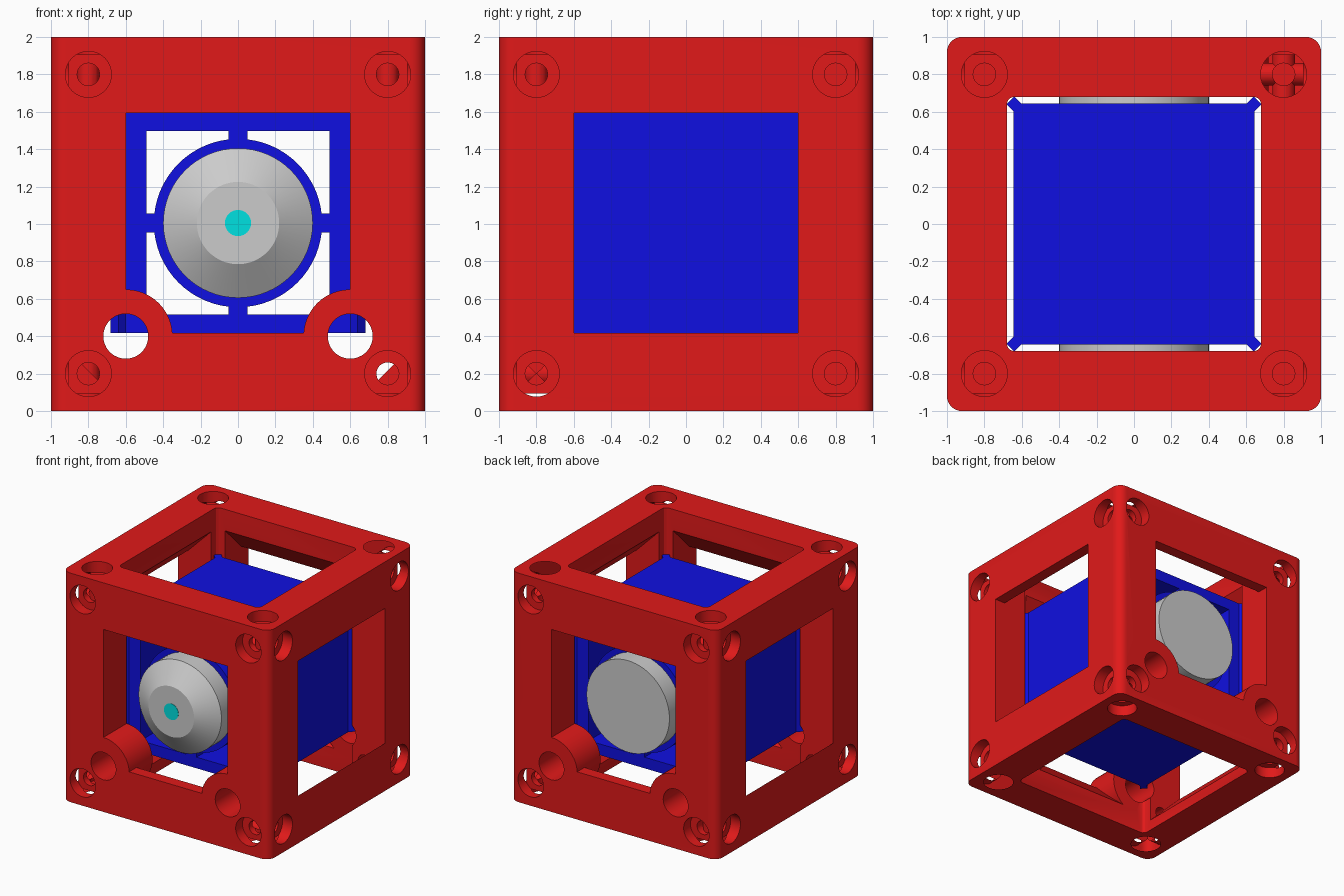
import bpy, bmesh
from math import pi, sin, cos
from mathutils import Matrix, Vector

if "Cube" in bpy.data.objects:
    bpy.data.objects.remove(bpy.data.objects["Cube"])

CZ = 1.005  # height of the lens axis


def material(name, rgb):
    m = bpy.data.materials.new(name)
    m.diffuse_color = (*rgb, 1)
    m.use_nodes = True
    m.node_tree.nodes["Principled BSDF"].inputs["Base Color"].default_value = m.diffuse_color
    return m


RED = material("red", (0.75, 0.01, 0.01))
BLUE = material("blue", (0.005, 0.005, 0.75))
CYAN = material("cyan", (0.0, 0.75, 0.75))


def finish(name, bm, mat=None):
    bmesh.ops.recalc_face_normals(bm, faces=bm.faces)
    me = bpy.data.meshes.new(name)
    bm.to_mesh(me)
    bm.free()
    ob = bpy.data.objects.new(name, me)
    bpy.context.collection.objects.link(ob)
    if mat:
        me.materials.append(mat)
    return ob


def activate(ob):
    bpy.ops.object.select_all(action='DESELECT')
    ob.select_set(True)
    bpy.context.view_layer.objects.active = ob


def smooth(ob):
    activate(ob)
    bpy.ops.object.shade_smooth_by_angle(angle=0.5)


def box(name, lo, hi, mat=None, round_r=0, segs=1):
    """Box between two corners, vertical edges optionally bevelled."""
    bm = bmesh.new()
    lo, hi = Vector(lo), Vector(hi)
    bmesh.ops.create_cube(bm, size=1, matrix=Matrix.Translation((lo + hi) / 2)
                          @ Matrix.Diagonal((*(hi - lo), 1)))
    if round_r:
        edges = [e for e in bm.edges if abs(e.verts[0].co.z - e.verts[1].co.z) > 0.01]
        bmesh.ops.bevel(bm, geom=edges, offset=round_r, segments=segs,
                        profile=0.5, affect='EDGES')
    return finish(name, bm, mat)


def lathe(name, profile, matrix, mat=None, n=48, closed=False):
    """Turn (radius, height) points round local z; ends capped, or a closed ring."""
    bm = bmesh.new()
    rings = [[bm.verts.new(matrix @ Vector((r * cos(2 * pi * i / n), r * sin(2 * pi * i / n), h)))
              for i in range(n)] for r, h in profile]
    pairs = list(zip(rings, rings[1:])) + ([(rings[-1], rings[0])] if closed else [])
    for a, b in pairs:
        for i in range(n):
            j = (i + 1) % n
            bm.faces.new((a[i], a[j], b[j], b[i]))
    if not closed:
        bm.faces.new(rings[0])
        bm.faces.new(rings[-1])
    return finish(name, bm, mat)


def boolean(ob, other, op='DIFFERENCE'):
    activate(ob)
    m = ob.modifiers.new("cut", 'BOOLEAN')
    m.operation, m.solver, m.object = op, 'EXACT', other
    bpy.ops.object.modifier_apply(modifier=m.name)
    bpy.data.objects.remove(other)


def axis_to(direction, origin):
    return Matrix.Translation(origin) @ Vector(direction).to_track_quat('Z', 'Y').to_matrix().to_4x4()


def window(angle, low_ledge):
    """Side window whose sill and head slope away inside the frame."""
    lo, hi, led = 0.416, 1.593, 0.1
    pts = [(1.05, lo), (1 - low_ledge, lo), (0.6, lo - 0.4 + low_ledge),
           (0.6, hi + 0.4 - led), (1 - led, hi), (1.05, hi)]
    bm = bmesh.new()
    f = bm.faces.new([bm.verts.new((d, -0.6, z)) for d, z in pts])
    new = bmesh.ops.extrude_face_region(bm, geom=[f])["geom"]
    bmesh.ops.translate(bm, vec=(0, 1.2, 0),
                        verts=[v for v in new if isinstance(v, bmesh.types.BMVert)])
    bm.transform(Matrix.Rotation(angle, 4, 'Z'))
    return finish("window_cutter", bm)


# Outer frame: rounded cube, square vertical shaft, four windows
frame = box("outer_frame", (-1, -1, 0), (1, 1, 2), RED, 0.08, 8)
boolean(frame, box("shaft_cutter", (-0.68, -0.68, -0.1), (0.68, 0.68, 2.1), None, 0.04, 3))
for k in range(4):
    boolean(frame, window(k * pi / 2, 0.1 if k % 2 else 0.0))

# Rod bosses on front and back, then their holes
for sx in (-1, 1):
    for y in (-1, 1):
        boolean(frame, lathe("boss", [(0.25, 0), (0.25, 0.32)],
                             axis_to((0, -y, 0), (sx * 0.6, y, 0.4))), 'UNION')
    boolean(frame, lathe("rod_cutter", [(0.12, 0), (0.12, 2.2)],
                         axis_to((0, 1, 0), (sx * 0.6, -1.1, 0.4))))

# Counterbored screw holes in the corners of all six faces
for ax in range(3):
    for s in (-1, 1):
        for u in (-0.8, 0.8):
            for v in (-0.8, 0.8):
                p, d = [u, v], [0, 0, 0]
                p.insert(ax, s * 1.05)
                d[ax] = -s
                p[2] += 1
                boolean(frame, lathe("screw_cutter",
                                     [(0.123, 0), (0.123, 0.145), (0.06, 0.145), (0.06, 0.46)],
                                     axis_to(d, p), n=32))
smooth(frame)

# Inner housing: box open at front and back
housing = box("inner_housing", (-0.643, -0.643, 0.418), (0.643, 0.643, 1.596), BLUE)
boolean(housing, box("hollow_cutter", (-0.49, -1, 0.515), (0.49, 1, 1.498)))

# Corner ribs locating the housing in the shaft
for k in range(4):
    rib = box("corner_rib", (0.84, -0.03, 0.418), (0.935, 0.03, 1.596), BLUE)
    rib.data.transform(Matrix.Rotation(pi / 4 + k * pi / 2, 4, 'Z'))

# Lens holder ring and its four spokes
centre = axis_to((0, 1, 0), (0, 0, CZ))
ring = lathe("lens_ring", [(0.40, -0.643), (0.45, -0.643), (0.45, 0.643), (0.40, 0.643)],
             centre, BLUE, 64, True)
smooth(ring)
for s in (-1, 1):
    a, b = sorted((s * 0.44, s * 0.5))
    box("side_spoke", (a, -0.643, CZ - 0.05), (b, 0.643, CZ + 0.05), BLUE)
    box("upright_spoke", (-0.05, -0.643, CZ + a), (0.05, 0.643, CZ + b), BLUE)

# Lens barrel with tapered nose, and the glass
barrel = lathe("lens_barrel", [(0.22, -0.92), (0.40, -0.8), (0.40, 0.8)], centre, None, 64)
smooth(barrel)
glass = lathe("lens_glass", [(0.07, -0.923), (0.07, -0.9)], centre, CYAN, 32)
smooth(glass)
